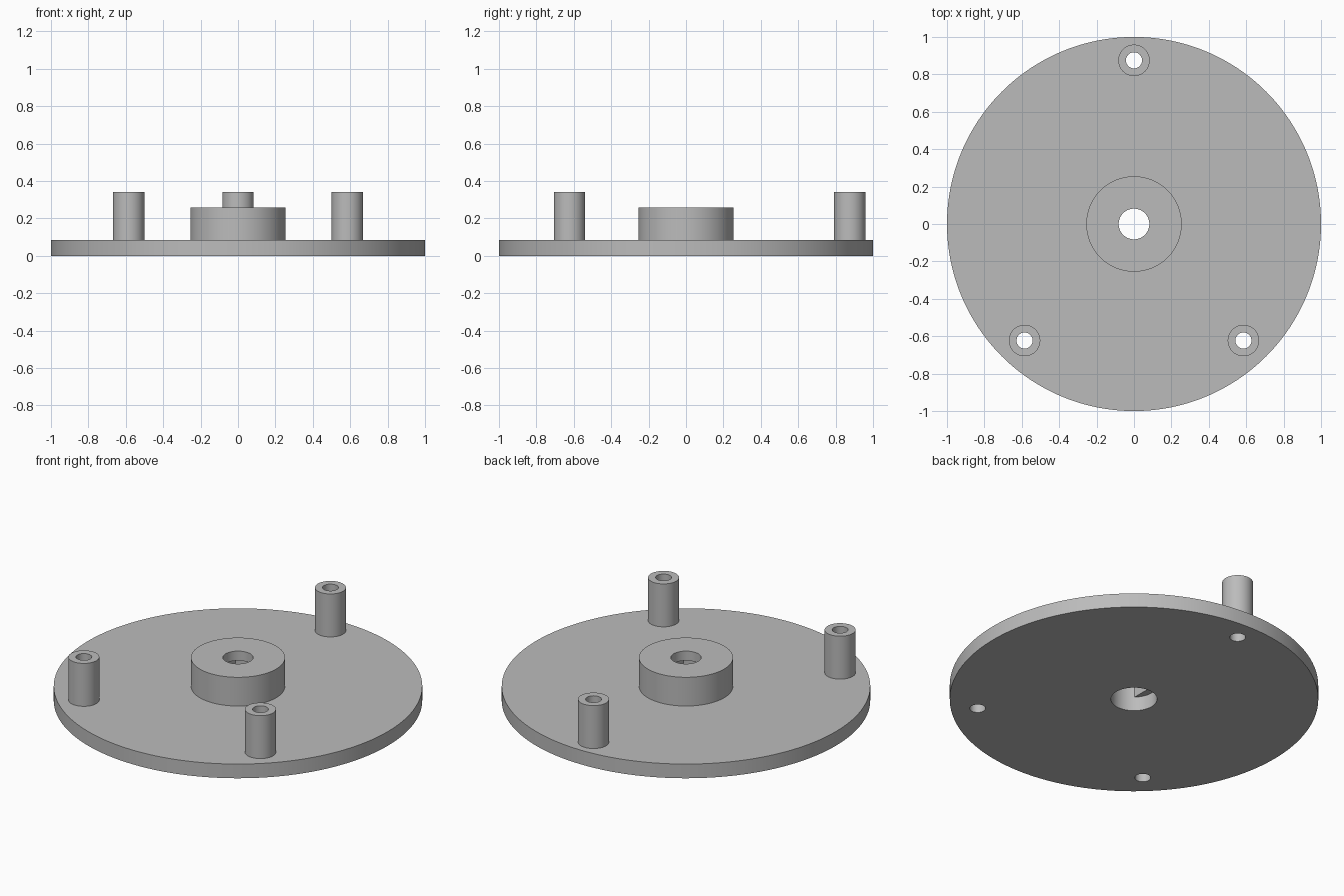
import bpy

# Clear the startup cube only
cube = bpy.data.objects.get("Cube")
if cube:
    bpy.data.objects.remove(cube, do_unlink=True)

PLATE_TOP = 0.085
HUB_TOP = 0.257
POST_TOP = 0.342
SHAFT_TOP = 0.20       # underside of the lip in the hub
BORE_R = 0.125
HOLE_R = 0.083
SCREW_R = 0.043
POSTS = {
    "back_post": (0.0, 0.875),
    "front_left_post": (0.585, -0.623),
    "front_right_post": (-0.585, -0.623),
}

# Single grey material
grey = bpy.data.materials.new("plain grey")
grey.use_nodes = True
colour = (0.5, 0.5, 0.5, 1.0)
grey.diffuse_color = colour
grey.node_tree.nodes["Principled BSDF"].inputs["Base Color"].default_value = colour


def cylinder(name, radius, bottom, top, xy=(0, 0), sides=96):
    bpy.ops.mesh.primitive_cylinder_add(
        vertices=sides, radius=radius, depth=top - bottom,
        location=(xy[0], xy[1], (bottom + top) / 2))
    obj = bpy.context.object
    obj.name = name
    obj.data.materials.append(grey)
    return obj


def cut(target, cutter):
    """Subtract the cutter from the target, then discard the cutter."""
    mod = target.modifiers.new("cut", 'BOOLEAN')
    mod.operation = 'DIFFERENCE'
    mod.solver = 'EXACT'
    mod.object = cutter
    activate(target)
    bpy.ops.object.modifier_apply(modifier=mod.name)
    bpy.data.objects.remove(cutter, do_unlink=True)


def activate(obj):
    bpy.ops.object.select_all(action='DESELECT')
    obj.select_set(True)
    bpy.context.view_layer.objects.active = obj


# Round base plate with a central bore and three screw holes
plate = cylinder("base_plate", 1.0, 0, PLATE_TOP, sides=192)
cut(plate, cylinder("bore_cutter", BORE_R, -0.1, 0.2))
for xy in POSTS.values():
    cut(plate, cylinder("screw_cutter", SCREW_R, -0.1, 0.2, xy, 48))

# Hub: shaft socket with two flats below, round hole through the top lip
hub = cylinder("hub", 0.255, PLATE_TOP, HUB_TOP, sides=128)
socket = cylinder("socket_cutter", BORE_R, 0, SHAFT_TOP)
for v in socket.data.vertices:
    v.co.x = max(-HOLE_R, min(HOLE_R, v.co.x))
cut(hub, socket)
cut(hub, cylinder("hole_cutter", HOLE_R - 0.001, 0, 0.4))

# Three hollow standoff posts
parts = [plate, hub]
for name, xy in POSTS.items():
    post = cylinder(name, 0.084, PLATE_TOP, POST_TOP, xy, 64)
    cut(post, cylinder("screw_cutter", SCREW_R, 0, 0.5, xy, 48))
    parts.append(post)

# Smooth round walls, crisp rims
for part in parts:
    activate(part)
    bpy.ops.object.shade_smooth_by_angle(angle=0.5)
